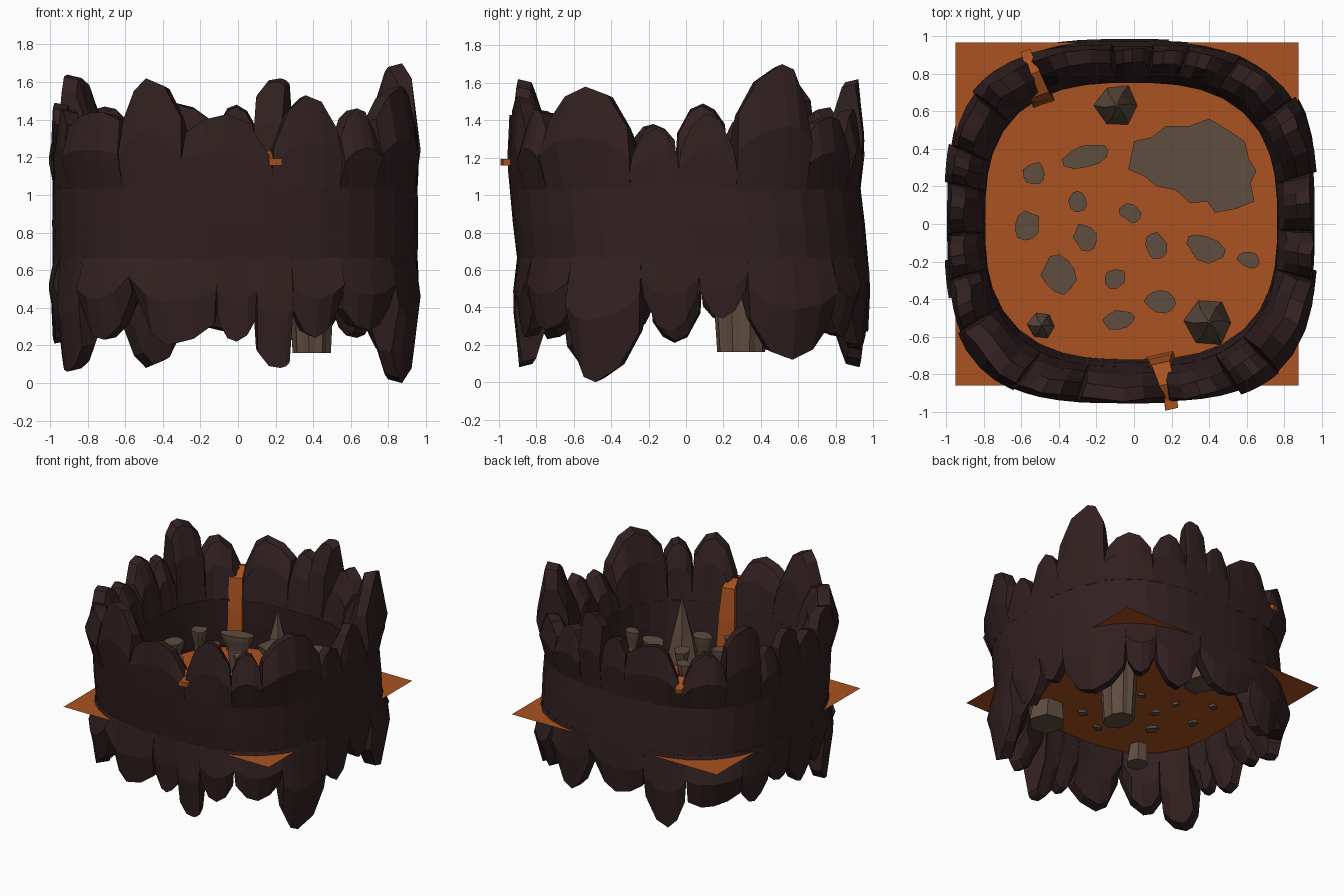
import bpy, bmesh, math, random
from mathutils import Vector

random.seed(4)
if "Cube" in bpy.data.objects:
    bpy.data.objects.remove(bpy.data.objects["Cube"])

LAVA_Z, BAND_LOW, BAND_TOP = 0.64, 0.66, 1.04


def material(name, rgb):
    m = bpy.data.materials.new(name)
    m.use_nodes = True
    m.diffuse_color = (*rgb, 1)
    bsdf = m.node_tree.nodes["Principled BSDF"]
    bsdf.inputs["Base Color"].default_value = (*rgb, 1)
    bsdf.inputs["Roughness"].default_value = 0.9
    return m


dark_rock = material("dark_rock", (0.032, 0.0145, 0.015))
stone = material("grey_brown_stone", (0.115, 0.074, 0.051))
lava = material("orange_lava", (0.4, 0.085, 0.0145))


def finish(bm, name, mat):
    bmesh.ops.recalc_face_normals(bm, faces=bm.faces)
    mesh = bpy.data.meshes.new(name)
    bm.to_mesh(mesh)
    bm.free()
    mesh.materials.append(mat)
    obj = bpy.data.objects.new(name, mesh)
    bpy.context.collection.objects.link(obj)
    return obj


def loft(bm, rings, closed=False):
    """Skin a run of equal-length loops; cap the ends unless closed."""
    loops = [[bm.verts.new(p) for p in ring] for ring in rings]
    n = len(loops[0])
    pairs = list(zip(loops, loops[1:]))
    if closed:
        pairs.append((loops[-1], loops[0]))
    for a, b in pairs:
        for i in range(n):
            j = (i + 1) % n
            bm.faces.new((a[i], a[j], b[j], b[i]))
    if not closed:
        bm.faces.new(loops[0])
        bm.faces.new(loops[-1])


def wall_point(deg, scale, z, n=2.75):
    """Point on the rounded wall outline, which leans a little in y."""
    c, s = math.cos(math.radians(deg)), math.sin(math.radians(deg))
    r = (abs(c / 0.97) ** n + abs(s / 0.938) ** n) ** (-1 / n)
    shift = 0.015 - 0.02 * min(max((z - 0.85) / 0.19, -1), 1)
    return Vector((r * c * scale - 0.015, r * s * scale + shift, z))


# Start angle of each slab, top height, position of the peak, shoulder heights
crags = [(-2, 1.44, 0.5, 0.5, 0.5), (16, 1.70, 0.66, 0.6, 0.75),
         (38, 1.42, 0.5, 0.7, 0.7), (57, 1.46, 0.5, 0.65, 0.65),
         (72, 1.62, 0.3, 0.95, 0.85), (83, 1.48, 0.5, 0.75, 0.75),
         (96, 1.50, 0.6, 0.75, 0.42), (122, 1.47, 0.55, 0.42, 0.75),
         (140, 1.64, 0.6, 0.78, 0.85), (156, 1.42, 0.5, 0.7, 0.7),
         (167, 1.49, 0.45, 0.75, 0.65), (183, 1.38, 0.5, 0.75, 0.75),
         (197, 1.46, 0.55, 0.7, 0.8), (212, 1.44, 0.5, 0.8, 0.9),
         (234.5, 1.62, 0.4, 0.62, 0.64), (253, 1.43, 0.5, 0.75, 0.44),
         (282, 1.53, 0.5, 0.44, 0.64), (303, 1.46, 0.5, 0.65, 0.75),
         (315, 1.58, 0.5, 0.67, 0.6), (343, 1.36, 0.5, 0.55, 0.55)]
ends = [c[0] for c in crags[1:]] + [358]


def crag(bm, start, end, top, peak, left, right):
    """One broad jagged slab standing on the band, chamfered at its top."""
    h, width, mid = top - BAND_TOP, end - start, (start + end) / 2
    bulge = random.uniform(1.0, 1.025)
    columns = []
    for t, f in ((0, left), (peak * 0.45, 0.3 * left + 0.7), (peak, 1),
                 (0.5 * peak + 0.5, 0.25 * right + 0.77), (1, right)):
        a = start + width * t
        lean = random.uniform(-0.012, 0.012)

        def at(shrink, scale, k, n=2.75):
            return wall_point(mid + (a - mid) * shrink, scale, BAND_TOP + h * f * k, n)

        columns.append([at(1, 1, -0.02), at(1, bulge, 0.5, 3.2),
                        at(0.94, 0.99 + lean, 1, 2.9), at(0.92, 0.915 + lean, 0.97),
                        at(0.97, 0.845 + lean, 0.6), at(1, 0.805, -0.02)])
    loft(bm, columns)


# Solid middle band of the wall
bm = bmesh.new()
band = [(1.0, BAND_LOW), (1.003, 0.85), (1.0, BAND_TOP),
        (0.805, BAND_TOP), (0.80, 0.85), (0.805, BAND_LOW)]
loft(bm, [[wall_point(a, s, z) for s, z in band] for a in range(0, 360, 9)], True)
finish(bm, "wall_band", dark_rock)

bm = bmesh.new()
for (start, *shape), end in zip(crags, ends):
    crag(bm, start, end, *shape)
upper = finish(bm, "upper_crags", dark_rock)

# The hanging slabs are the standing ones turned upside down
lower = bpy.data.objects.new("lower_crags", upper.data)
bpy.context.collection.objects.link(lower)
lower.rotation_euler.x = math.pi
lower.location = (0, 0.03, BAND_LOW + BAND_TOP)

# Lava sheet
bm = bmesh.new()
bm.faces.new([bm.verts.new((x, y, LAVA_Z)) for x, y in
              ((-0.95, -0.86), (0.875, -0.86), (0.875, 0.965), (-0.95, 0.965))])
finish(bm, "lava_sheet", lava)


def platform(name, outline, core, profile):
    """Flat-topped stone whose outline shrinks towards its core."""
    bm = bmesh.new()
    core = Vector(core)
    loft(bm, [[(*(core + (Vector(p) - core) * s), z) for p in outline]
              for s, z in profile])
    finish(bm, name, stone)


# Small stepping stones: centre, half sizes, turn
stones = [(-0.25, 0.36, 0.13, 0.065, 15), (-0.53, 0.27, 0.06, 0.06, 0),
          (-0.30, 0.12, 0.045, 0.06, 20), (-0.02, 0.06, 0.06, 0.045, -30),
          (-0.57, -0.01, 0.07, 0.08, -30), (-0.26, -0.07, 0.06, 0.075, 20),
          (0.12, -0.12, 0.055, 0.08, 15), (0.38, -0.13, 0.11, 0.07, -25),
          (0.61, -0.19, 0.06, 0.045, -15), (-0.40, -0.27, 0.09, 0.105, 20),
          (-0.10, -0.29, 0.06, 0.055, 10), (0.14, -0.41, 0.085, 0.06, -10),
          (-0.08, -0.51, 0.085, 0.05, 10)]
small_profile = [(1, 0.945), (0.93, 0.91), (0.6, 0.82), (0.5, 0.7), (0.45, 0.62)]
for k, (x, y, rx, ry, turn) in enumerate(stones):
    turn = math.radians(turn)
    outline = []
    for i in range(11):
        a = math.tau * i / 11
        r = random.uniform(0.85, 1.1)
        u, v = rx * r * math.cos(a), ry * r * math.sin(a)
        outline.append((x + u * math.cos(turn) - v * math.sin(turn),
                        y + u * math.sin(turn) + v * math.cos(turn)))
    platform(f"stepping_stone_{k + 1}", outline, (x, y), small_profile)

# Large platform
big = [(-0.03, 0.29), (0, 0.44), (0.09, 0.46), (0.17, 0.52), (0.29, 0.52),
       (0.40, 0.56), (0.50, 0.5), (0.59, 0.44), (0.61, 0.35), (0.65, 0.28),
       (0.62, 0.22), (0.64, 0.12), (0.54, 0.08), (0.43, 0.06), (0.39, 0.12),
       (0.30, 0.11), (0.22, 0.18), (0.12, 0.2), (0.06, 0.25)]
platform("large_platform", big, (0.42, 0.29),
         [(1, 0.945), (0.95, 0.9), (0.7, 0.8), (0.5, 0.63)])

# Fluted column below the large platform
bm = bmesh.new()
rings = []
for z, s in ((0.7, 1.3), (0.45, 1.15), (0.16, 1)):
    ring = []
    for i in range(18):
        a, q = math.tau * i / 18, s * (1 if i % 2 else 0.9)
        ring.append((0.395 + 0.105 * q * math.cos(a), 0.295 + 0.13 * q * math.sin(a), z))
    rings.append(ring)
loft(bm, rings)
finish(bm, "fluted_column", stone)

# Pointed rocks
for k, (x, y, r, apex) in enumerate([(-0.09, 0.63, 0.115, 1.06),
                                     (0.40, -0.52, 0.125, 1.12),
                                     (-0.49, -0.54, 0.075, 0.88)]):
    bm = bmesh.new()
    rings = []
    for s, t in ((1.1, -0.3), (1, 0), (0.62, 0.45), (0.06, 1)):
        z = 0.49 if t < 0 else LAVA_Z + (apex - LAVA_Z) * t
        ring = []
        for i in range(6):
            a = math.tau * i / 6 + t * 0.3 + k
            q = r * s * random.uniform(0.9, 1.1)
            ring.append((x + q * math.cos(a), y + q * math.sin(a), z))
        rings.append(ring)
    loft(bm, rings)
    finish(bm, f"pointed_rock_{k + 1}", stone)


def lava_stream(name, path):
    """Flat ribbon that runs over a notch and falls down the inner wall."""
    bm = bmesh.new()
    pts = [Vector(p[:3]) for p in path]
    flow = pts[-1] - pts[0]
    side = Vector((-flow.y, flow.x, 0)).normalized()
    rings = []
    for i, p in enumerate(pts):
        d = pts[min(i + 1, len(pts) - 1)] - pts[max(i - 1, 0)]
        up = d.cross(side).normalized() * 0.018
        w = side * path[i][3] / 2
        rings.append([p - w - up, p + w - up, p + w + up, p - w + up])
    loft(bm, rings)
    finish(bm, name, lava)


lava_stream("front_lava_stream", [
    (0.20, -0.985, 1.175, 0.07), (0.195, -0.93, 1.175, 0.07), (0.175, -0.85, 1.215, 0.08),
    (0.145, -0.755, 1.19, 0.1), (0.14, -0.725, 0.95, 0.13), (0.14, -0.71, LAVA_Z, 0.15)])
lava_stream("back_lava_stream", [
    (-0.575, 0.92, 1.19, 0.05), (-0.56, 0.87, 1.2, 0.06), (-0.54, 0.8, 1.24, 0.08),
    (-0.505, 0.7, 1.2, 0.1), (-0.49, 0.67, 0.95, 0.11), (-0.485, 0.655, LAVA_Z, 0.12)])
